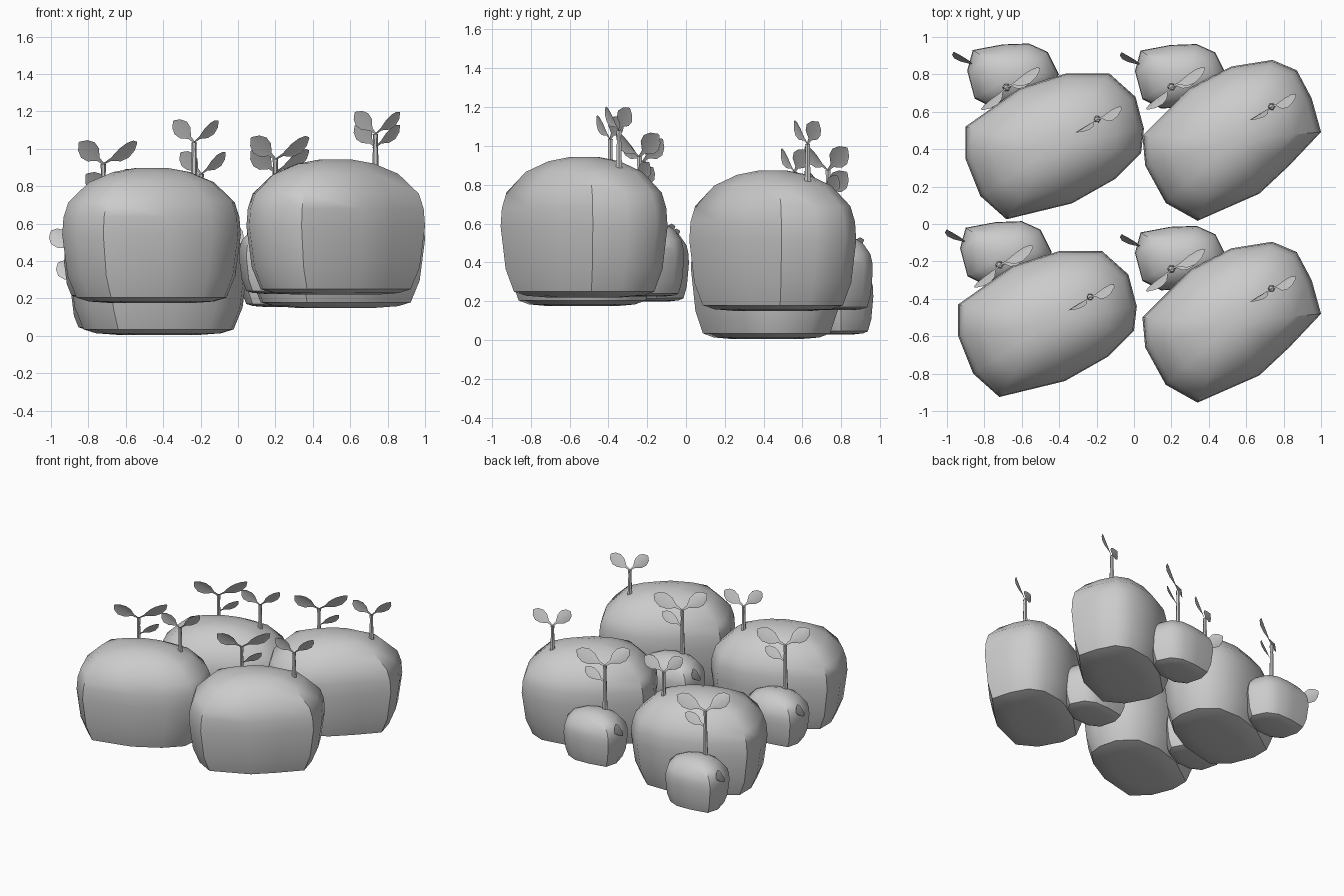
import bpy, bmesh, math
from mathutils import Vector

if "Cube" in bpy.data.objects:
    bpy.data.objects.remove(bpy.data.objects["Cube"])

# pebble profile: (outline scale, height fraction)
PROFILE = [(0.45, 0.0), (0.70, 0.012), (0.84, 0.04), (0.94, 0.20), (1.0, 0.50),
           (0.985, 0.63), (0.93, 0.74), (0.70, 0.885), (0.43, 0.96), (0.18, 0.99)]

# plan outlines of the large pebbles (left and right pair) and the small pebble
BIG_LEFT = [(-.94, -.43), (-.65, -.225), (-.40, -.145), (-.17, -.145), (-.03, -.27), (.015, -.44),
            (0, -.57), (-.14, -.71), (-.37, -.84), (-.72, -.925), (-.86, -.80), (-.94, -.60)]
BIG_RIGHT = [(.045, -.50), (.30, -.245), (.52, -.13), (.74, -.095), (.87, -.15), (.95, -.30),
             (1.0, -.48), (.83, -.66), (.67, -.81), (.34, -.955), (.17, -.86), (.06, -.66)]
SMALL = [(-.21, .14), (-.05, .17), (.09, .175), (.19, .13), (.25, .01),
         (.21, -.07), (.06, -.16), (-.10, -.17), (-.20, -.12), (-.24, .03)]


def make_object(name, bm, smooth=True):
    bmesh.ops.recalc_face_normals(bm, faces=bm.faces)
    mesh = bpy.data.meshes.new(name)
    bm.to_mesh(mesh)
    bm.free()
    ob = bpy.data.objects.new(name, mesh)
    bpy.context.collection.objects.link(ob)
    if smooth:
        bpy.ops.object.select_all(action='DESELECT')
        ob.select_set(True)
        bpy.context.view_layer.objects.active = ob
        bpy.ops.object.shade_smooth_by_angle(angle=math.radians(45))
    return ob


def loft(name, rings):
    bm = bmesh.new()
    loops = [[bm.verts.new(p) for p in ring] for ring in rings]
    for a, b in zip(loops, loops[1:]):
        for i in range(len(a)):
            j = (i + 1) % len(a)
            bm.faces.new((a[i], a[j], b[j], b[i]))
    bm.faces.new(loops[0])
    bm.faces.new(loops[-1])
    return make_object(name, bm)


def pebble(name, outline, origin, height):
    o = Vector(origin)
    xs, ys = zip(*outline)
    c = Vector(((min(xs) + max(xs)) / 2, (min(ys) + max(ys)) / 2))
    rings = [[o + Vector((c.x + (x - c.x) * s, c.y + (y - c.y) * s, height * h)) for x, y in outline]
             for s, h in PROFILE]
    return loft(name, rings)


def stem(name, base, top, r=0.024):
    base, top = Vector(base), Vector(top)
    rings = []
    for t, k in [(0, 1), (.35, .68), (.85, .52), (1, .62)]:
        p = base.lerp(top, t)
        rings.append([p + Vector((math.cos(a), math.sin(a), 0)) * r * k
                      for a in (math.tau * i / 6 for i in range(6))])
    return loft(name, rings)


def leaf(name, root, vec, width, normal=(-.6, .6, .5)):
    # flat leaf with a narrow stalk and a slight fold along the midrib
    root, axis = Vector(root), Vector(vec)
    side = Vector(normal).cross(axis).normalized() * width
    fold = side.cross(axis).normalized() * width * 0.12
    bm = bmesh.new()
    shape = [(0, .05), (.22, .1), (.45, .42), (.68, .5), (.88, .34), (1.0, .04)]
    rows = [[bm.verts.new(root + axis * t + side * w * k + fold * abs(k) * w * 2) for k in (-1, 0, 1)]
            for t, w in shape]
    for a, b in zip(rows, rows[1:]):
        for i in (0, 1):
            bm.faces.new((a[i], a[i + 1], b[i + 1], b[i]))
    return make_object(name, bm)


def cluster(name, outline, off, big_z, big_stem, small_c, small_z, small_stem):
    off = Vector(off)
    up = Vector((0, 0, 1))
    # pebbles
    pebble(name + "_large_pebble", outline, off + up * big_z, .73)
    pebble(name + "_small_pebble", SMALL, off + Vector((*small_c, small_z)), .39)
    # short sprout on the large pebble
    b = off + Vector((*big_stem, big_z + .62))
    t = b + up * .24
    stem(name + "_short_stem", b, t)
    leaf(name + "_short_leaf_right", t, (.13, .055, .115), .095)
    leaf(name + "_short_leaf_left", t, (-.11, -.07, .115), .095)
    # tall sprout on the small pebble
    b = off + Vector((*small_stem, small_z + .33))
    t = b + up * .39
    stem(name + "_tall_stem", b, t)
    leaf(name + "_tall_leaf_right", t, (.18, .10, .115), .11)
    leaf(name + "_tall_leaf_left", t, (-.13, -.12, .115), .11)
    leaf(name + "_tall_leaf_low", t - up * .13, (.14, .05, .10), .08)
    # small leaf on the side of the small pebble
    s = off + Vector((small_c[0] - .19, small_c[1] + .05, small_z + .25))
    leaf(name + "_side_leaf", s, (-.12, .08, .11), .10, (.6, .6, -.5))


LEFT = (BIG_LEFT, .175, (-.235, -.39), (-.69, -.16), .20, (-.72, -.22))
RIGHT = (BIG_RIGHT, .22, (.735, -.345), (.245, -.185), .225, (.20, -.24))
for name, kind, off in [("front_left", LEFT, (0, 0, 0)), ("back_left", LEFT, (.038, .95, -.17)),
                        ("front_right", RIGHT, (0, 0, 0)), ("back_right", RIGHT, (0, .972, -.07))]:
    cluster(name, kind[0], off, *kind[1:])
